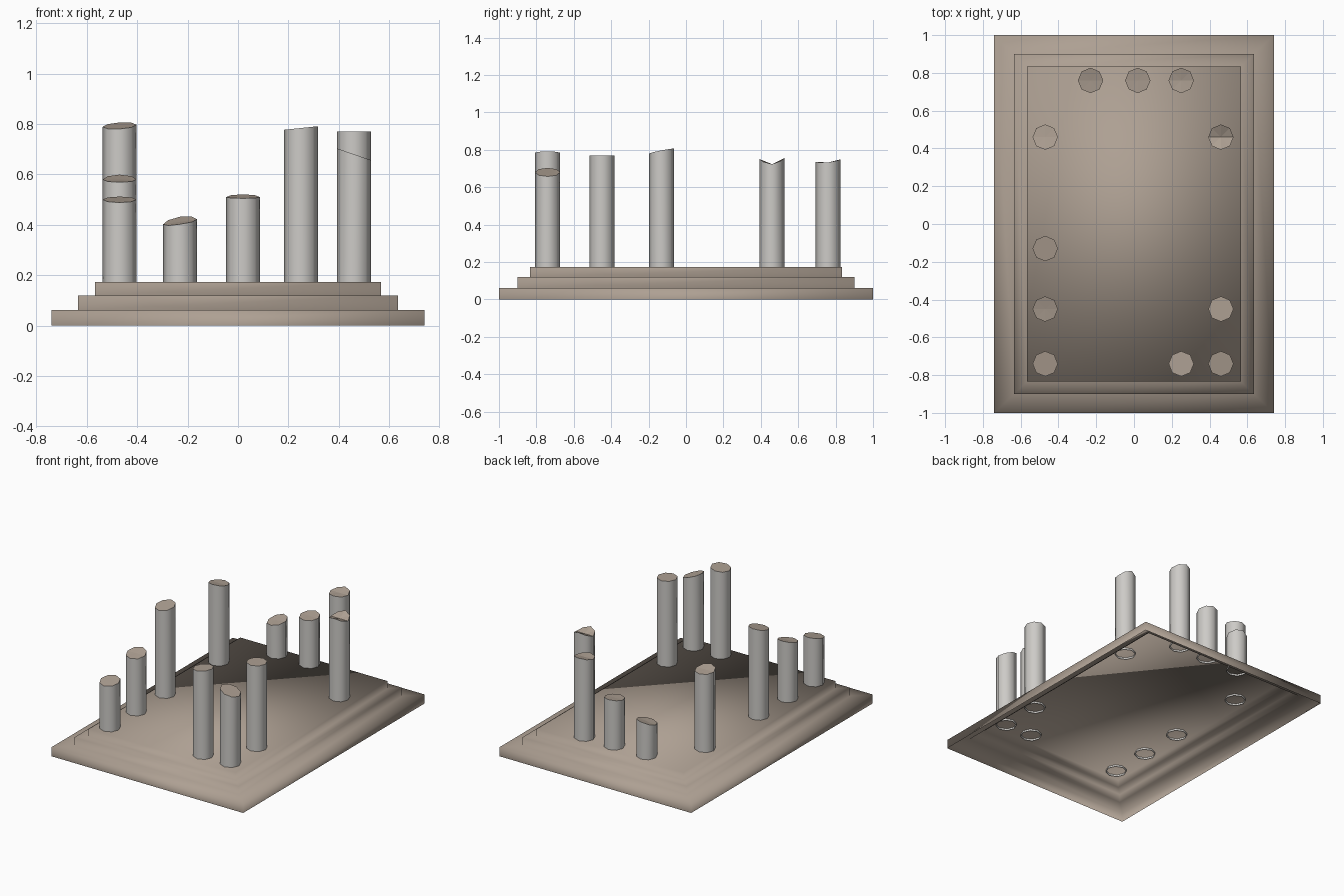
import bpy, bmesh, math

if "Cube" in bpy.data.objects:
    bpy.data.objects.remove(bpy.data.objects["Cube"])

SIDES = 8
RADIUS = 0.067


def material(name, rgb):
    m = bpy.data.materials.new(name)
    m.diffuse_color = (*rgb, 1.0)
    m.use_nodes = True
    m.node_tree.nodes["Principled BSDF"].inputs["Base Color"].default_value = m.diffuse_color
    return m


tan = material("tan stone", (0.42, 0.35, 0.29))
grey = material("pale grey stone", (0.61, 0.595, 0.57))


def make_object(name, bm, mats):
    bmesh.ops.recalc_face_normals(bm, faces=bm.faces)
    # open shells: the highest face must look up
    top = max(bm.faces, key=lambda f: f.calc_center_median().z)
    if top.normal.z < 0:
        bmesh.ops.reverse_faces(bm, faces=bm.faces)
    me = bpy.data.meshes.new(name)
    bm.to_mesh(me)
    bm.free()
    for m in mats:
        me.materials.append(m)
    ob = bpy.data.objects.new(name, me)
    bpy.context.collection.objects.link(ob)
    return ob


def bridge(bm, a, b):
    n = len(a)
    return [bm.faces.new((a[i], a[(i + 1) % n], b[(i + 1) % n], b[i])) for i in range(n)]


# Stepped platform: an open-bottomed shell of stacked rectangles (half x, half y, z)
profile = [(0.74, 1.0, 0.0), (0.74, 1.0, 0.062), (0.635, 0.90, 0.062),
           (0.635, 0.90, 0.12), (0.567, 0.835, 0.12), (0.567, 0.835, 0.173)]
bm = bmesh.new()
prev = None
for hx, hy, z in profile:
    ring = [bm.verts.new((sx * hx, sy * hy, z)) for sx, sy in ((-1, -1), (1, -1), (1, 1), (-1, 1))]
    if prev:
        bridge(bm, prev, ring)
    prev = ring
bm.faces.new(prev)
for f in bm.faces:
    f.smooth = True
make_object("stepped_platform", bm, [tan])


# Broken columns: the top rim follows a tilt in x and y plus a fold across y
def column(name, x, y, h, tilt_x, tilt_y, fold):
    bm = bmesh.new()
    low, high = [], []
    for i in range(SIDES):
        a = math.tau * i / SIDES
        c, s = math.cos(a), math.sin(a)
        px, py = x + RADIUS * c, y + RADIUS * s
        low.append(bm.verts.new((px, py, 0.16)))
        high.append(bm.verts.new((px, py, h + tilt_x * c + tilt_y * s + fold * s * s)))
    for f in bridge(bm, low, high):
        f.smooth = True
    centre = bm.verts.new((x, y, h))
    for i in range(SIDES):
        f = bm.faces.new((high[i], high[(i + 1) % SIDES], centre))
        f.material_index = 1
    for e in bm.edges:
        mats = {f.material_index for f in e.link_faces}
        if len(mats) == 2:
            e.smooth = False
    make_object(name, bm, [grey, tan])


# x, y, height, tilt x, tilt y, fold
columns = [
    (-0.47, -0.74, 0.50, 0.0, 0.012, 0.0),
    (-0.47, -0.45, 0.58, 0.0, 0.015, 0.004),
    (-0.47, -0.13, 0.793, 0.004, 0.013, 0.0),
    (-0.47, 0.46, 0.722, 0.0, -0.010, 0.005),
    (-0.23, 0.76, 0.412, 0.010, 0.015, 0.005),
    (0.02, 0.76, 0.51, 0.0, 0.008, 0.003),
    (0.25, 0.76, 0.732, 0.0, 0.007, 0.010),
    (0.46, 0.46, 0.723, 0.0, 0.003, 0.030),
    (0.25, -0.74, 0.784, 0.007, 0.0, 0.0),
    (0.46, -0.74, 0.68, -0.023, 0.0, 0.0),
    (0.46, -0.45, 0.77, 0.0, 0.0, 0.0),
]
for i, c in enumerate(columns):
    column(f"broken_column_{i + 1}", *c)
